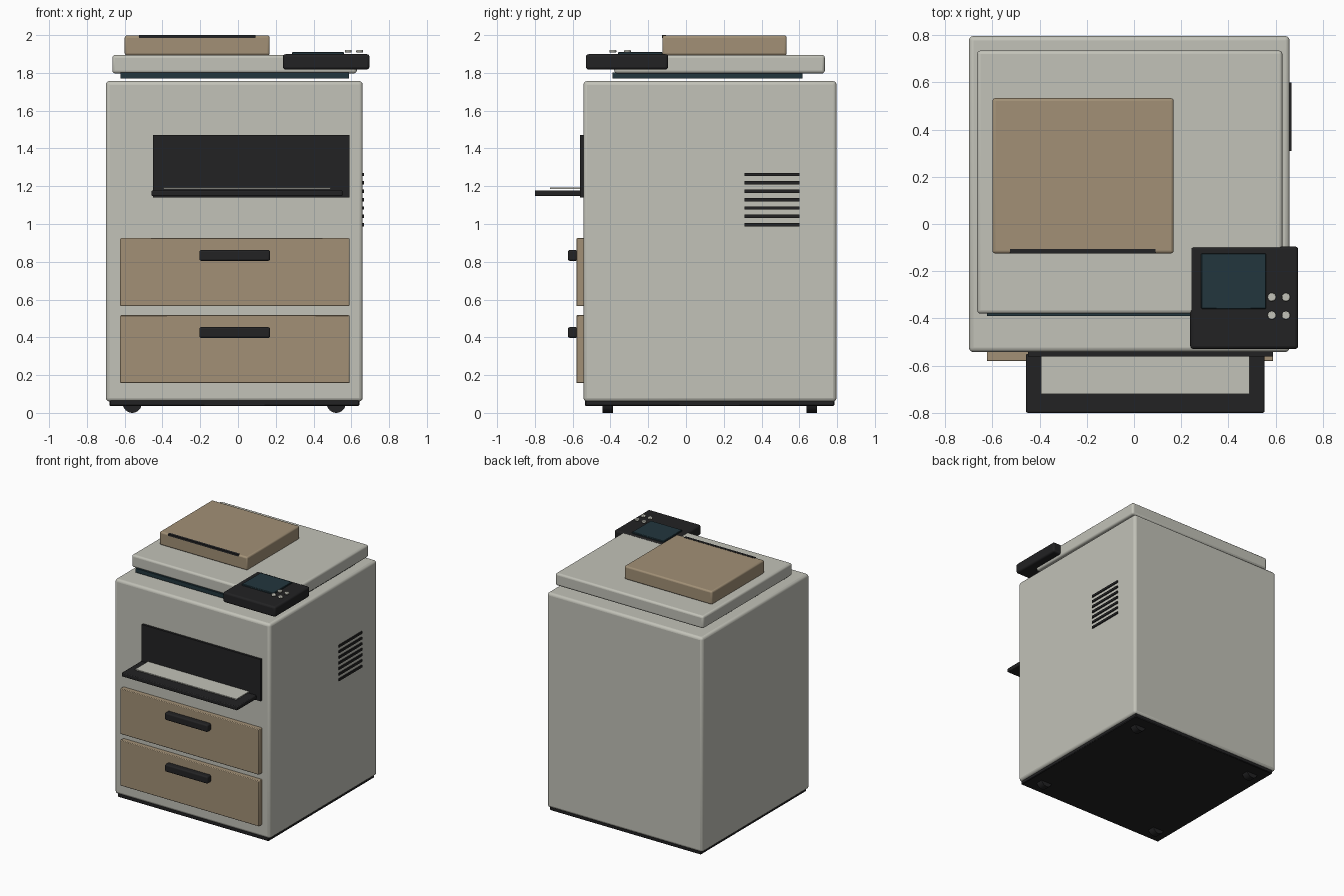
import bpy, math

if "Cube" in bpy.data.objects:
    bpy.data.objects.remove(bpy.data.objects["Cube"])


def material(name, rgb):
    m = bpy.data.materials.new(name)
    m.diffuse_color = (*rgb, 1)
    m.use_nodes = True
    m.node_tree.nodes["Principled BSDF"].inputs["Base Color"].default_value = m.diffuse_color
    return m


CREAM = material("warm_white", (0.54, 0.54, 0.48))
TAN = material("tan", (0.36, 0.28, 0.182))
BLACK = material("black", (0.016, 0.016, 0.017))
TEAL = material("dark_teal", (0.016, 0.037, 0.048))


def finish(ob, name, mat, bevel, segs):
    ob.name = name
    ob.data.materials.append(mat)
    if bevel:
        b = ob.modifiers.new("bevel", "BEVEL")
        b.width, b.segments = bevel, segs
        b.limit_method = "ANGLE"
        b.angle_limit = math.radians(40)
    bpy.ops.object.shade_smooth_by_angle(angle=math.radians(35))
    return ob


def box(name, x, y, z, mat, bevel=0.0, segs=3):
    """Box from (min, max) ranges on each axis."""
    bpy.ops.mesh.primitive_cube_add(size=1)
    ob = bpy.context.object
    for v in ob.data.vertices:
        v.co = [r[0] if c < 0 else r[1] for c, r in zip(v.co, (x, y, z))]
    return finish(ob, name, mat, bevel, segs)


def disc(name, loc, r, depth, mat, rot=(0, 0, 0), bevel=0.0):
    bpy.ops.mesh.primitive_cylinder_add(vertices=24, radius=r, depth=depth,
                                        location=loc, rotation=rot)
    return finish(bpy.context.object, name, mat, bevel, 2)


# cabinet, plinth and wheels
box("cabinet", (-0.70, 0.66), (-0.543, 0.797), (0.06, 1.757), CREAM, 0.02)
box("plinth", (-0.68, 0.642), (-0.535, 0.785), (0.036, 0.08), BLACK, 0.005, 1)
for x in (-0.56, 0.52):
    for y in (-0.415, 0.665):
        disc("wheel", (x, y, 0.05), 0.05, 0.056, BLACK, (math.pi / 2, 0, 0))

# scanner glass and lid
box("scanner_glass", (-0.622, 0.588), (-0.39, 0.618), (1.77, 1.802), TEAL)
box("scanner_lid", (-0.665, 0.629), (-0.38, 0.735), (1.797, 1.895), CREAM, 0.015)

# document feeder with its slot
box("document_feeder", (-0.60, 0.168), (-0.125, 0.533), (1.893, 1.998), TAN, 0.012)
box("feeder_slot", (-0.525, 0.092), (-0.126, -0.105), (1.985, 2.0), BLACK)

# control panel, screen and buttons
box("control_panel", (0.238, 0.696), (-0.53, -0.095), (1.818, 1.899), BLACK, 0.014)
box("screen", (0.285, 0.56), (-0.36, -0.125), (1.89, 1.91), TEAL, 0.003, 1)
for x in (0.584, 0.644):
    for y in (-0.387, -0.31):
        disc("button", (x, y, 1.914), 0.018, 0.014, CREAM, bevel=0.004)

# paper output opening, tray and sheet
box("output_opening", (-0.45, 0.59), (-0.561, -0.53), (1.14, 1.47), BLACK)
box("output_tray", (-0.458, 0.553), (-0.80, -0.55), (1.147, 1.178), BLACK, 0.006, 2)
box("paper_sheet", (-0.395, 0.49), (-0.72, -0.558), (1.184, 1.192), CREAM)

# two paper drawers with handles
for z in (0.157, 0.565):
    box("paper_drawer", (-0.624, 0.59), (-0.581, -0.53), (z, z + 0.36), TAN, 0.005, 2)
    box("drawer_handle", (-0.205, 0.17), (-0.625, -0.575),
        (z + 0.24, z + 0.297), BLACK, 0.01)

# side vents
for i in range(7):
    z = 0.996 + i * 0.0443
    box("side_vent", (0.65, 0.668), (0.31, 0.60), (z - 0.009, z + 0.009), BLACK)
